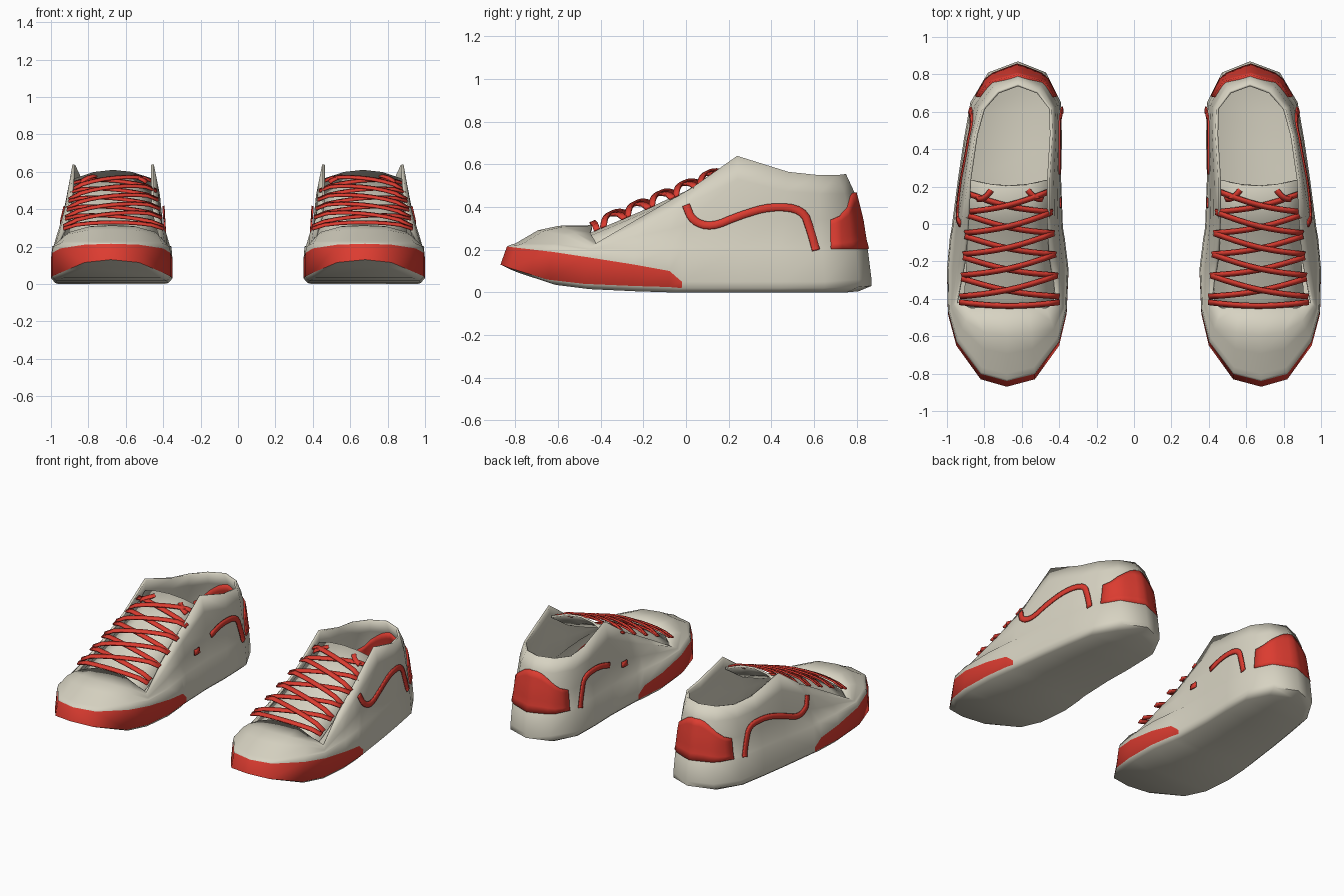
import bpy, bmesh, math
from mathutils import Vector
from mathutils.bvhtree import BVHTree

cube = bpy.data.objects.get("Cube")
if cube:
    bpy.data.objects.remove(cube)


def material(name, rgb):
    m = bpy.data.materials.new(name)
    m.use_nodes = True
    m.diffuse_color = (*rgb, 1)
    m.node_tree.nodes["Principled BSDF"].inputs["Base Color"].default_value = (*rgb, 1)
    return m


CREAM = material("cream", (0.68, 0.65, 0.54))
RED = material("red", (0.72, 0.045, 0.03))


def finish(name, bm, mats, thickness, angle=50):
    """Turn a one-shoe bmesh into a smooth, thickened, mirrored pair."""
    bmesh.ops.recalc_face_normals(bm, faces=bm.faces)
    me = bpy.data.meshes.new(name)
    bm.to_mesh(me)
    for m in mats:
        me.materials.append(m)
    me.polygons.foreach_set("use_smooth", [True] * len(me.polygons))
    me.set_sharp_from_angle(angle=math.radians(angle))
    ob = bpy.data.objects.new(name, me)
    bpy.context.collection.objects.link(ob)
    solid = ob.modifiers.new("thickness", "SOLIDIFY")
    solid.thickness, solid.offset = thickness, -1
    ob.modifiers.new("pair", "MIRROR")
    return ob


def grid(bm, rows):
    """Add a quad sheet from rows of points."""
    vs = [[bm.verts.new(p) for p in r] for r in rows]
    for a, b in zip(vs, vs[1:]):
        for i in range(len(a) - 1):
            bm.faces.new((a[i], a[i + 1], b[i + 1], b[i]))


def smooth(pts, rounds=2):
    """Corner-cutting for paths."""
    pts = [Vector(p) for p in pts]
    for _ in range(rounds):
        out = [pts[0]]
        for a, b in zip(pts, pts[1:]):
            out += [a.lerp(b, 0.25), a.lerp(b, 0.75)]
        pts = out + [pts[-1]]
    return pts


# Shoe shell: stations from toe to heel
# Sole outline: y, inner x, outer x, band bottom z, band top z
SOLE = [(-.87, .68, .68, .13, .215), (-.83, .53, .82, .115, .21),
        (-.65, .40, .95, .06, .19), (-.48, .36, .995, .04, .165),
        (-.25, .35, 1.0, .03, .13), (-.08, .37, .985, .025, .1),
        (-.02, .38, .975, .02, .05), (.25, .39, .94, .02, .05),
        (.45, .385, .91, .02, .05), (.65, .39, .875, .02, .05),
        (.81, .47, .78, .025, .06), (.87, .62, .62, .03, .06)]
# Top edge: y, inner x, outer x, z (toe cap seam, eyestay, collar)
EDGE = [(-.44, .67, .67, .315), (-.44, .56, .78, .31), (-.45, .47, .87, .28),
        (-.42, .41, .95, .23), (-.2, .44, .91, .36), (-.06, .45, .9, .44),
        (.02, .45, .895, .485), (.24, .45, .885, .64), (.48, .435, .85, .565),
        (.62, .44, .81, .55), (.71, .51, .73, .55), (.75, .62, .62, .555)]
TOE_CURVE = [(.08, .1), (.35, .75), (.6, .97), (1, 1)]
WALL_CURVE = [(.1, .03), (.3, .4), (.6, .75), (1, 1)]
K = len(SOLE)


def column(k, side):
    """Points up the shell at one station; side 1 = inner, 2 = outer."""
    s, e = SOLE[k], EDGE[k]
    y, x, zb, zt = s[0], s[side], s[3], s[4]

    def plan(f, z, front=1.0):
        return Vector((.66 + (x - .66) * f, y * (front if y < 0 else f), z))

    base = plan(.98, .22 if k < 3 else .2, .955)
    top = Vector((e[0], e[side], e[3]))
    top = Vector((e[side], e[0], e[3]))
    pts = [plan(.93, max(0, zb - .025), .94), plan(1, zb, 1), plan(1, zt, .965), base]
    for f, g in TOE_CURVE if k < 3 else WALL_CURVE:
        p = base.lerp(top, f)
        p.z = base.z + (top.z - base.z) * g
        pts.append(p)
    return pts


cols = [column(k, 2) for k in range(K)] + [column(k, 1) for k in range(K - 2, 0, -1)]
n = len(cols)
bm = bmesh.new()
vs = [[bm.verts.new(p) for p in c] for c in cols]
for i in range(n):
    a, b = vs[i], vs[(i + 1) % n]
    for r in range(len(a) - 1):
        f = bm.faces.new((a[r], b[r], b[r + 1], a[r + 1]))
        # red toe band in front of the arch
        if r == 1 and f.calc_center_median().y < -.03:
            f.material_index = 1
for k in range(K - 1):
    loop = [vs[j % n][0] for j in (k, k + 1, n - k - 1, n - k)]
    bm.faces.new(list(dict.fromkeys(loop)))
bmesh.ops.recalc_face_normals(bm, faces=bm.faces)
tree = BVHTree.FromBMesh(bm)
finish("shoe_shells", bm, [CREAM, RED], .015, 60)

# Tongue: arched sheet under the laces
bm = bmesh.new()
rows = []
for y, z, hw in [(-.52, .25, .24), (-.4, .30, .24), (-.2, .385, .225),
                 (0, .475, .215), (.2, .61, .205)]:
    rows.append([(.668 + hw * t, y + .03 * t * t, z - .045 * t * t)
                 for t in (-1, -.5, 0, .5, 1)])
grid(bm, rows)
finish("tongues", bm, [CREAM], .012)


# Laces: flat ribbons crossing between eyelets
def ribbon(bm, pts, normal, width):
    rows = []
    for i, p in enumerate(pts):
        t = pts[min(i + 1, len(pts) - 1)] - pts[max(i - 1, 0)]
        s = t.cross(normal).normalized() * width / 2
        rows.append([p - s, p + s])
    grid(bm, rows)


def eyelet(y, side):
    t = (y + .42) / .6
    x = .665 + side * (.27 - .05 * t)
    return Vector((x, y, .295 + .42 * (y + .43)))


def lace(bm, a, b, lift):
    pts = []
    for i in range(9):
        t = i / 8
        p = a.lerp(b, t)
        p.z += lift * math.sin(math.pi * t) ** .5
        p.y -= .02 * math.sin(math.pi * t)
        pts.append(p)
    ribbon(bm, pts, Vector((0, -.42, .9)), .03)


bm = bmesh.new()
lace(bm, eyelet(-.42, -1), eyelet(-.42, 1), .035)
for i in range(5):
    lo, hi = -.39 + .113 * i, -.39 + .113 * (i + 1)
    lace(bm, eyelet(lo, -1), eyelet(hi - .015, 1), .035)
    lace(bm, eyelet(lo, 1), eyelet(hi, -1), .046)
# loose ends at the top
for s in (-1, 1):
    end = eyelet(.13, s * .8)
    lace(bm, end + Vector((0, 0, .015)), end + Vector((-s * .09, .06, .05)), .01)
finish("laces", bm, [RED], .01)

# Wavy side stripes laid onto the walls
WAVE = [(0, .0, .41), (0, .03, .335), (0, .12, .305), (0, .25, .36),
        (0, .40, .405), (0, .55, .39), (0, .585, .29), (0, .61, .2)]


def stripe(bm, path, start_x):
    d = Vector((1 if start_x < .6 else -1, 0, 0))
    rows = []
    for i, p in enumerate(path):
        t = path[min(i + 1, len(path) - 1)] - path[max(i - 1, 0)]
        s = Vector((0, -t.z, t.y)).normalized() * .018
        row = []
        for q in (p - s, p, p + s):
            hit = tree.ray_cast(Vector((start_x, q.y, q.z)), d)[0]
            if hit:
                row.append(hit - d * .009)
        if len(row) == 3:
            rows.append(row)
    grid(bm, rows)


path = smooth(WAVE)
for name, x, part in [("outer_stripes", 2, path),
                      ("inner_stripes", 0, [p for p in path if p.y > .26]),
                      ("inner_stripe_tips", 0, [p for p in path if .08 < p.y < .15])]:
    bm = bmesh.new()
    stripe(bm, part, x)
    finish(name, bm, [RED], .009)

# Heel pads wrapped around the back of the wall
bm = bmesh.new()
rows = []
for i in range(13):
    a = math.radians(-85 + 170 * i / 12)
    d = Vector((math.sin(a), math.cos(a), 0))
    top = .47 - .13 * abs(math.sin(a)) ** 3
    row = []
    for j in range(7):
        c = Vector((.625, .665, .205 + (top - .205) * j / 6))
        hit = tree.ray_cast(c + d * .6, -d)[0] or c + d * .2
        row.append(hit + d * .012)
    rows.append(row)
grid(bm, rows)
finish("heel_pads", bm, [RED], .032)
